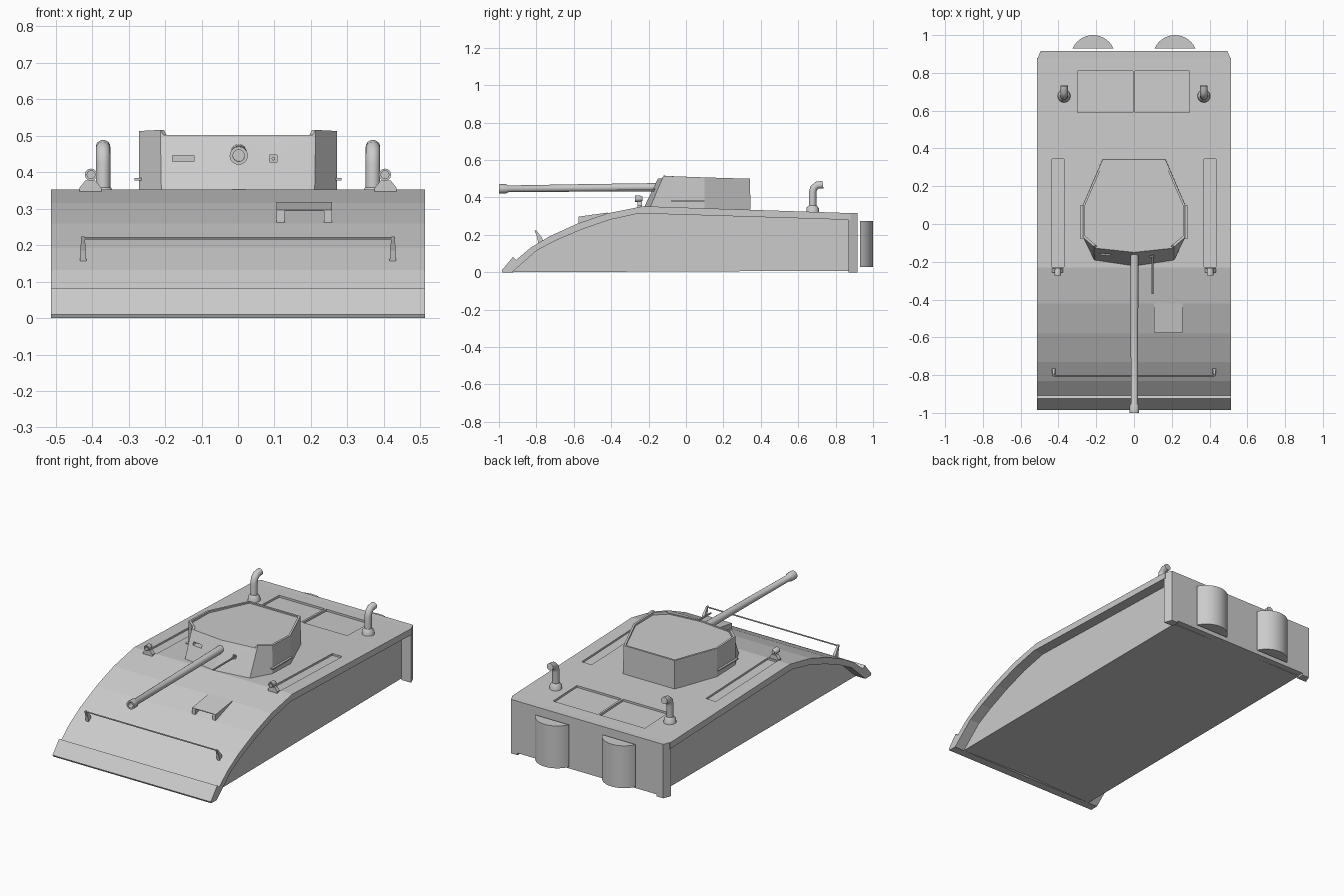
import bpy, bmesh, math
from mathutils import Vector

if "Cube" in bpy.data.objects:
    bpy.data.objects.remove(bpy.data.objects["Cube"])

grey = bpy.data.materials.new("plain_grey")
grey.diffuse_color = (0.6, 0.6, 0.6, 1)
grey.use_nodes = True
grey.node_tree.nodes["Principled BSDF"].inputs["Base Color"].default_value = grey.diffuse_color


def finish(name, bm, smooth=False):
    bmesh.ops.recalc_face_normals(bm, faces=bm.faces)
    me = bpy.data.meshes.new(name)
    bm.to_mesh(me)
    bm.free()
    ob = bpy.data.objects.new(name, me)
    bpy.context.collection.objects.link(ob)
    me.materials.append(grey)
    if smooth:
        bpy.ops.object.select_all(action='DESELECT')
        ob.select_set(True)
        bpy.context.view_layer.objects.active = ob
        bpy.ops.object.shade_smooth_by_angle(angle=math.radians(35))
    return ob


def loft(name, rings, smooth=False):
    """Skin a list of equal-length point rings and cap both ends."""
    bm = bmesh.new()
    vs = [[bm.verts.new(p) for p in r] for r in rings]
    n = len(vs[0])
    for a, b in zip(vs, vs[1:]):
        for i in range(n):
            j = (i + 1) % n
            bm.faces.new((a[i], a[j], b[j], b[i]))
    bm.faces.new(vs[0])
    bm.faces.new(vs[-1])
    return finish(name, bm, smooth)


def prism_x(name, yz, x0, x1):
    return loft(name, [[(x, y, z) for y, z in yz] for x in (x0, x1)])


def box(name, x0, x1, y0, y1, z0, z1):
    return prism_x(name, [(y0, z0), (y1, z0), (y1, z1), (y0, z1)], x0, x1)


def tube(name, stations, seg=16):
    """Round part through (centre, radius) stations, each ring square to the path."""
    pts = [Vector(c) for c, r in stations]
    axis = (pts[-1] - pts[0]).normalized()
    rings = []
    for k, (c, r) in enumerate(stations):
        d = pts[min(k + 1, len(pts) - 1)] - pts[max(k - 1, 0)]
        d = d.normalized() if d.length > 0.02 and d.dot(axis) > 0 else axis
        u = d.cross(Vector((1, 0, 0)))
        u = u.normalized() if u.length > 0.1 else Vector((0, 0, 1))
        v = d.cross(u)
        rings.append([pts[k] + r * (math.cos(t) * u + math.sin(t) * v)
                      for t in (2 * math.pi * i / seg for i in range(seg))])
    return loft(name, rings, True)


def cut(target, cutter):
    cutter.hide_render = True
    cutter.hide_set(True)
    m = target.modifiers.new("cut", 'BOOLEAN')
    m.operation = 'DIFFERENCE'
    m.solver = 'EXACT'
    m.object = cutter


def deck(y):
    return 0.355 - (y + 0.23) * 0.035


# Upper armour shell with curved nose, overhanging the lower hull
outer = [(-0.985, 0.01), (-0.925, 0.082), (-0.908, 0.066), (-0.83, 0.132), (-0.73, 0.192),
         (-0.58, 0.26), (-0.42, 0.315), (-0.23, 0.353), (0.88, deck(0.88))]
inner = [(-0.93, 0.0), (-0.80, 0.115), (-0.70, 0.168), (-0.56, 0.228), (-0.41, 0.28),
         (-0.25, 0.315), (0.88, 0.28)]
shell = prism_x("upper_hull_shell", outer + inner[::-1] + [(-0.98, 0.0)], -0.513, 0.513)

# Lower hull, its floor creased very slightly along the middle
floor_profile = inner + [(0.88, 0.008)]
loft("lower_hull", [[(x, y, z + (lift if i in (0, len(inner)) else 0))
                     for i, (y, z) in enumerate(floor_profile)]
                    for x, lift in ((-0.45, 0), (0, 0.006), (0.45, 0))])

# Rear plate: leaning chamfered corners, bottom raised between two corner flaps
plate = [(-0.513, 0.87), (-0.494, 0.917), (0.494, 0.917), (0.513, 0.87)]
rear = loft("rear_plate", [[(x, y, z) for x, y in plate] for z in (0.0, deck(0.88))])
cut(rear, box("rear_plate_notch_cutter", -0.45, 0.45, 0.8, 1.0, -0.1, 0.012))

# Sunken panels in the deck: engine bay halves and two side channels
for x0, x1, y0, y1 in ((-0.3, -0.006, 0.59, 0.81), (0.006, 0.295, 0.59, 0.81),
                       (-0.435, -0.37, -0.228, 0.345), (0.37, 0.435, -0.228, 0.345)):
    cut(shell, prism_x("deck_panel_cutter", [(y0, deck(y0) - 0.012), (y1, deck(y1) - 0.012),
                                             (y1, 0.5), (y0, 0.5)], x0, x1))

# Turret: (bottom x, bottom y, top x, top y, top z) for half the outline
half = [(0.0, -0.23, 0.0, -0.15, 0.502), (0.20, -0.20, 0.205, -0.128, 0.502),
        (0.21, -0.197, 0.213, -0.12, 0.516), (0.272, -0.07, 0.271, -0.07, 0.513),
        (0.272, 0.10, 0.271, 0.10, 0.507), (0.167, 0.345, 0.166, 0.342, 0.5)]
full = half + [(-a, b, -c, d, e) for a, b, c, d, e in half[:0:-1]]
bottom = [(a, b, 0.335) for a, b, c, d, e in full]
top = [(c, d, e) for a, b, c, d, e in full]
rim = [(c * 0.955, 0.09 + (d - 0.09) * 0.955, e) for c, d, e in top]
roof = [(x, y, 0.500 - 0.015 * (y + 0.15)) for x, y, z in rim]
turret = loft("turret", [bottom, top, rim, roof])
cut(turret, box("vision_slot_cutter", -0.18, -0.12, -0.3, -0.13, 0.429, 0.446))
cut(turret, box("gun_port_cutter", 0.086, 0.107, -0.3, -0.13, 0.428, 0.447))

# Main gun with hollow muzzle
tube("gun_barrel", [((0.002, -0.13, 0.455), 0.022), ((0.002, -0.55, 0.451), 0.020),
                    ((0.002, -0.95, 0.446), 0.018), ((0.002, -0.962, 0.446), 0.025),
                    ((0.002, -1.0, 0.4455), 0.025), ((0.002, -1.0, 0.4455), 0.016),
                    ((0.002, -0.965, 0.446), 0.016)])
tube("machine_gun", [((0.097, -0.12, 0.437), 0.005), ((0.097, -0.37, 0.437), 0.005)], 8)

# Driver's hood: hollow wedge open towards the front
hood = prism_x("driver_hood", [(-0.575, 0.252), (-0.575, 0.297), (-0.42, 0.319), (-0.42, 0.29)],
               0.105, 0.258)
cut(hood, box("hood_opening_cutter", 0.127, 0.236, -0.7, -0.47, 0.2, 0.293))

# Bar across the nose
tube("nose_bar", [((-0.43, -0.803, 0.219), 0.004), ((0.43, -0.803, 0.219), 0.004)], 8)

for s, side in ((-1, "left"), (1, "right")):
    # Nose bar bracket
    loft(side + "_bar_bracket", [[(s * 0.425 + dx, y, z) for dx, y, z in
                                  ((-w, y0, z0), (w, y0, z0), (w, y1, z0), (-w, y1, z0))]
                                 for w, y0, y1, z0 in ((0.009, -0.79, -0.76, 0.155),
                                                       (0.008, -0.795, -0.77, 0.185),
                                                       (0.004, -0.81, -0.80, 0.224))])
    # Headlight on its foot
    foot = [(-0.03, 0.345), (0.03, 0.345), (0.03, 0.357), (0.014, 0.377), (-0.014, 0.377),
            (-0.03, 0.357)]
    loft(side + "_headlight_foot", [[(s * 0.405 + x, y, z) for x, z in foot]
                                    for y in (-0.258, -0.235)])
    tube(side + "_headlight", [((s * 0.403, -0.232, 0.393), 0.010),
                               ((s * 0.403, -0.245, 0.393), 0.017),
                               ((s * 0.403, -0.272, 0.393), 0.017),
                               ((s * 0.403, -0.272, 0.393), 0.011),
                               ((s * 0.403, -0.255, 0.393), 0.011)], 12)
    # Exhaust stack with bent top and flared base
    x = s * 0.37
    tube(side + "_exhaust", [((x, 0.677, 0.31), 0.02), ((x, 0.677, 0.425), 0.02),
                             ((x, 0.683, 0.45), 0.02), ((x, 0.700, 0.465), 0.02),
                             ((x, 0.732, 0.469), 0.02)])
    tube(side + "_exhaust_base", [((x, 0.677, 0.31), 0.035), ((x, 0.677, 0.343), 0.033),
                                  ((x, 0.677, 0.358), 0.021)])
    # Side step on the turret
    box(side + "_turret_step", s * 0.265, s * 0.284, -0.08, 0.10, 0.377, 0.384)
    # Rear drum: a cylinder segment standing just off the rear plate
    arc = [(s * 0.217 + 0.118 * math.cos(t), 0.882 + 0.118 * math.sin(t))
           for t in (math.radians(24 + 132 * i / 14) for i in range(15))]
    loft(side + "_rear_drum", [[(x, y, z) for x, y in arc] for z in (0.027, 0.275)], True)
